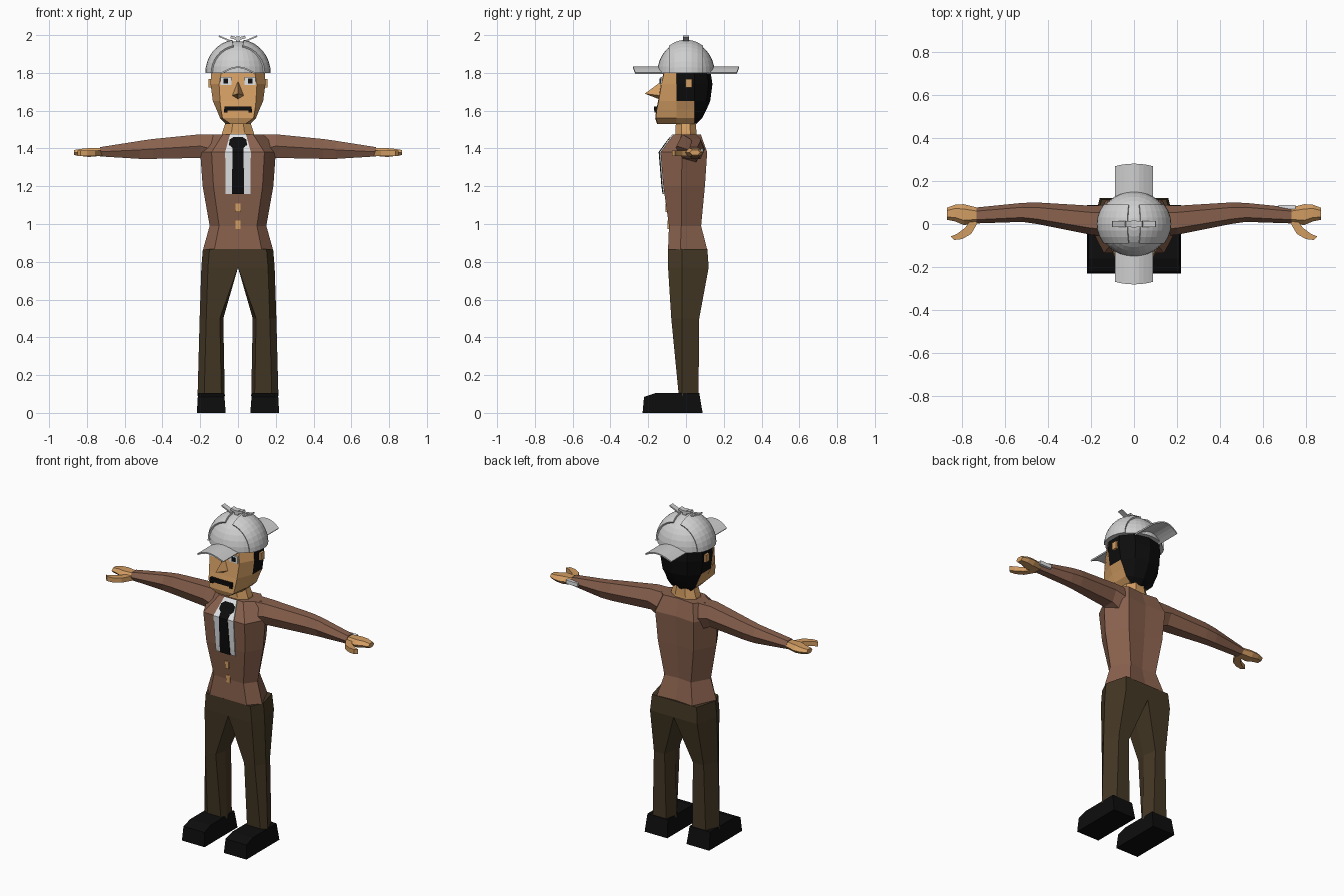
import bpy, bmesh, math

if "Cube" in bpy.data.objects:
    bpy.data.objects.remove(bpy.data.objects["Cube"])


def colour(name, r, g, b):
    m = bpy.data.materials.new(name)
    m.diffuse_color = (r, g, b, 1)
    m.use_nodes = True
    m.node_tree.nodes["Principled BSDF"].inputs["Base Color"].default_value = m.diffuse_color
    return m


COAT = colour("coat brown", 0.25, 0.12, 0.075)
TROUSER = colour("trouser olive", 0.058, 0.039, 0.018)
SKIN = colour("skin tan", 0.65, 0.34, 0.125)
BLACK = colour("black", 0.004, 0.004, 0.004)
GREY = colour("cap grey", 0.62, 0.62, 0.62)
WHITE = colour("white", 0.85, 0.86, 0.88)


def finish(name, bm, *mats):
    bmesh.ops.recalc_face_normals(bm, faces=bm.faces)
    me = bpy.data.meshes.new(name)
    bm.to_mesh(me)
    bm.free()
    for m in mats:
        me.materials.append(m)
    ob = bpy.data.objects.new(name, me)
    bpy.context.collection.objects.link(ob)
    return ob


def loft(name, rings, *mats, rule=None):
    """Skin closed rings of points and cap both ends; rule(segment, side) picks the material."""
    bm = bmesh.new()
    rows = [[bm.verts.new(p) for p in r] for r in rings]
    n = len(rows[0])
    for j in range(len(rows) - 1):
        for i in range(n):
            f = bm.faces.new((rows[j][i], rows[j][(i + 1) % n], rows[j + 1][(i + 1) % n], rows[j + 1][i]))
            if rule:
                f.material_index = rule(j, i)
    bm.faces.new(rows[0])
    bm.faces.new(rows[-1])
    return finish(name, bm, *mats)


def box(name, c, size, mat, tilt=0):
    bm = bmesh.new()
    bmesh.ops.create_cube(bm, size=1)
    for v in bm.verts:
        v.co = [v.co[k] * size[k] for k in range(3)]
    ob = finish(name, bm, mat)
    ob.location = c
    ob.rotation_euler[1] = tilt
    return ob


def sheet(name, fn, nu, nv, thick, mat):
    """Grid surface fn(u, v), thickened."""
    bm = bmesh.new()
    g = [[bm.verts.new(fn(i / nu, j / nv)) for j in range(nv + 1)] for i in range(nu + 1)]
    for i in range(nu):
        for j in range(nv):
            bm.faces.new((g[i][j], g[i + 1][j], g[i + 1][j + 1], g[i][j + 1]))
    ob = finish(name, bm, mat)
    if thick:
        s = ob.modifiers.new("thickness", "SOLIDIFY")
        s.thickness, s.offset = thick, 0
    return ob


def mirrored(half):
    """Close a half outline that starts and ends on the centre line."""
    return half + [(-x, y, z) for x, y, z in half[-2:0:-1]]


# Coat body: z, side width, side y, front width, front y, back width, back y
BODY = [(0.865, .185, -.03, .125, -.095, .12, .112), (0.99, .15, -.025, .10, -.09, .09, .08),
        (1.2, .187, -.025, .13, -.12, .12, .10), (1.38, .2, -.02, .14, -.135, .13, .112),
        (1.475, .17, .01, .08, -.065, .10, .078)]
loft("coat", [mirrored([(0, yf, z), (wf, yf, z), (w, ys, z), (wb, yb, z), (0, yb - .01, z)])
              for z, w, ys, wf, yf, wb, yb in BODY], COAT)


def chest_y(z):
    for a, b in zip(BODY, BODY[1:]):
        if z <= b[0]:
            return a[4] + (b[4] - a[4]) * (z - a[0]) / (b[0] - a[0])
    return BODY[-1][4]


def chest_plate(name, prof, off, mat):
    bm = bmesh.new()
    rows = [[bm.verts.new((s * w, chest_y(z) - off, z)) for s in (-1, 1)] for z, w in prof]
    for a, b in zip(rows, rows[1:]):
        bm.faces.new((a[0], a[1], b[1], b[0]))
    ob = finish(name, bm, mat)
    s = ob.modifiers.new("thickness", "SOLIDIFY")
    s.thickness, s.offset = .006, 0


# Shirt front, tie and coat buttons
chest_plate("shirt", [(1.16, .065), (1.2, .065), (1.38, .068), (1.474, .042)], .003, WHITE)
chest_plate("tie", [(1.16, .033), (1.2, .033), (1.38, .028), (1.405, .03), (1.42, .047),
                    (1.445, .045), (1.458, .025)], .007, BLACK)
for z in (0.995, 1.085):
    box("coat_button", (0, chest_y(z) - .002, z), (.024, .008, .045), SKIN)

# Neck
loft("neck", [[(w * math.cos(a), y + d * math.sin(a), z)
               for a in [math.pi * (k + .5) / 4 for k in range(8)]]
              for z, w, y, d in ((1.45, .095, 0, .065), (1.485, .09, 0, .06), (1.57, .06, -.002, .055))], SKIN)

# Head: z, front y, front width, side width, back y; hair covers the back and upper sides
HEAD = [(1.53, -.15, .04, .065, .055), (1.56, -.16, .082, .095, .085), (1.605, -.155, .09, .113, .108),
        (1.65, -.145, .095, .133, .128), (1.74, -.13, .10, .145, .14), (1.805, -.115, .088, .143, .13)]


def hair_rule(j, i):
    i = min(i, 9 - i)
    return 1 if i >= 3 or (i == 2 and j >= 3) else 0


loft("head", [mirrored([(0, yf - .003, z), (wf, yf, z), (ws, -.05, z), (ws, .045, z),
                        (ws * .62, yb - .02, z), (0, yb, z)]) for z, yf, wf, ws, yb in HEAD],
     SKIN, BLACK, rule=hair_rule)

# Nose
bm = bmesh.new()
top, tip, low = [bm.verts.new(p) for p in ((0, -.13, 1.755), (0, -.218, 1.69), (0, -.14, 1.66))]
l, r = [bm.verts.new((s * .032, -.138, 1.68)) for s in (-1, 1)]
for f in ((top, l, tip), (top, tip, r), (l, low, tip), (r, tip, low), (top, r, low, l)):
    bm.faces.new(f)
finish("nose", bm, SKIN)

# Moustache, eyes and ears
box("moustache", (0, -.158, 1.612), (.145, .024, .022), BLACK)
for s in (-1, 1):
    box("moustache_tip", (s * .065, -.157, 1.6), (.018, .02, .02), BLACK)
    box("eye_white", (s * .064, -.131, 1.758), (.058, .009, .042), WHITE)
    box("pupil", (s * .066, -.135, 1.757), (.024, .008, .025), BLACK)
    box("ear", (s * .146, .015, 1.745), (.022, .034, .045), SKIN)

# Cap dome
A, B, C, Z0 = .163, .152, .168, 1.8
bm = bmesh.new()
bmesh.ops.create_uvsphere(bm, u_segments=32, v_segments=16, radius=1)
bmesh.ops.delete(bm, geom=[v for v in bm.verts if v.co.z < -.01], context="VERTS")
bmesh.ops.holes_fill(bm, edges=[e for e in bm.edges if e.is_boundary], sides=0)
for v in bm.verts:
    v.co = (v.co.x * A, v.co.y * B, Z0 + v.co.z * C)
finish("cap_dome", bm, GREY)

# Cap peaks front and back, side flaps, and the bow on top
for s in (-1, 1):
    sheet("cap_peak", lambda u, v: ((2 * u - 1) * .087, s * (.11 + v * (.17 - .012 * (2 * u - 1) ** 2)),
                                    1.798 + .032 * math.cos((2 * u - 1) * math.pi / 2)), 8, 2, .008, GREY)

    def flap(u, v):
        y = (2 * u - 1) * .087
        k = math.sqrt(1 - (y / B) ** 2) * 1.025
        t = math.radians(80) * v
        return s * A * k * math.cos(t), y, Z0 + C * k * math.sin(t)
    sheet("cap_flap", flap, 6, 8, .012, GREY)
    box("bow_end", (s * .055, 0, 1.975), (.1, .03, .008), GREY, -s * .4)
    box("bow_loop", (s * .02, 0, 1.985), (.04, .03, .014), GREY, -s * .3)
box("bow_knot", (0, 0, 1.977), (.022, .034, .03), GREY)


def oval(x, y0, y1, z0, z1, s):
    ym, zm, q = (y0 + y1) / 2, (z0 + z1) / 2, (y1 - y0) * .27
    return [(s * x, *p) for p in ((y0, zm), (ym - q, z1), (ym + q, z1), (y1, zm), (ym + q, z0), (ym - q, z0))]


ARM = [(.1, -.06, .09, 1.3, 1.474), (.2, -.05, .085, 1.35, 1.475), (.45, 0, .1, 1.345, 1.45),
       (.52, .01, .098, 1.345, 1.44), (.73, .003, .077, 1.358, 1.407)]
HAND = [(.71, .008, .072, 1.362, 1.402), (.79, -.005, .092, 1.355, 1.402),
        (.83, .012, .09, 1.36, 1.398), (.868, .02, .075, 1.365, 1.392)]
LEG = [(.867, 0, .186, -.095, .113), (.77, 0, .194, -.095, .12), (.5, .078, .203, -.078, .07),
       (.09, .07, .214, -.038, .066)]
THUMB = [(.73, .03, .012), (.77, -.032, .014), (.81, -.058, .012), (.843, -.066, .008)]
SHOE = [(-.23, 0, .06, .068, .215), (-.222, .085, .078, .205), (-.16, .105, .08, .208), (.07, .105, .072, .214)]

for s in (-1, 1):
    # Sleeve, hand and thumb
    loft("sleeve", [oval(*r, s) for r in ARM], COAT)
    loft("hand", [oval(*r, s) for r in HAND], SKIN)
    loft("thumb", [[(s * (x + dx * h), y + dx * h, 1.375 + dz * .014)
                    for dx, dz in ((-1, -1), (1, -1), (1, 1), (-1, 1))] for x, y, h in THUMB], SKIN)
    # Trouser leg
    rings = []
    for z, xi, xo, yf, yb in LEG:
        q = min(.018, xi)
        rings.append([(s * x, y, z) for x, y in ((xi + q, yf), (xo - .035, yf), (xo, -.02),
                                                 (xo - .035, yb), (xi + q, yb), (xi, -.01))])
    loft("trouser_leg", rings, TROUSER)
    # Shoe: side outline extruded across, narrower on top
    side = [(-.23, 0), (-.222, .085), (-.16, .105), (.07, .105), (.088, 0)]
    loft("shoe", [[(s * (x + t * z), y, z) for y, z in side] for x, t in ((.065, .08), (.218, -.06))], BLACK)

# Shirt cuff showing behind one wrist
box("cuff", (.71, .079, 1.385), (.08, .02, .022), WHITE)
